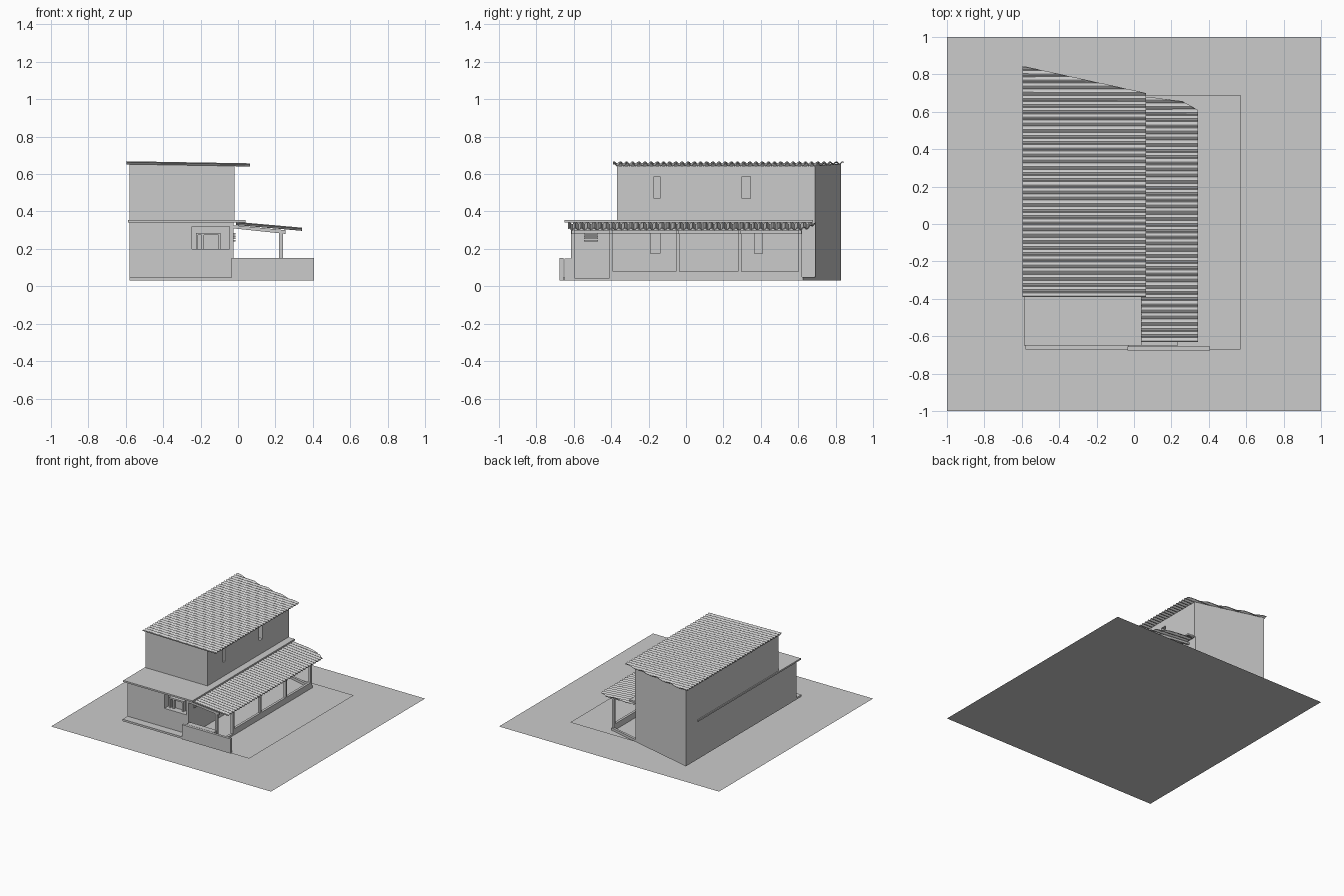
import bpy, bmesh, math
from mathutils import Vector

if "Cube" in bpy.data.objects:
    bpy.data.objects.remove(bpy.data.objects["Cube"])

mat = bpy.data.materials.new("plain_grey")
mat.diffuse_color = (0.6, 0.6, 0.6, 1)
mat.use_nodes = True
mat.node_tree.nodes["Principled BSDF"].inputs["Base Color"].default_value = mat.diffuse_color


def finish(name, bm):
    bmesh.ops.recalc_face_normals(bm, faces=bm.faces)
    me = bpy.data.meshes.new(name)
    bm.to_mesh(me)
    bm.free()
    ob = bpy.data.objects.new(name, me)
    bpy.context.collection.objects.link(ob)
    me.materials.append(mat)
    return ob


def add_prism(bm, pts, z0, z1):
    """Extrude a plan outline; z1 may be a function of x for sloping tops."""
    top = z1 if callable(z1) else (lambda x: z1)
    lo = [bm.verts.new((x, y, z0)) for x, y in pts]
    hi = [bm.verts.new((x, y, top(x))) for x, y in pts]
    bm.faces.new(lo[::-1])
    bm.faces.new(hi)
    n = len(pts)
    for i in range(n):
        j = (i + 1) % n
        bm.faces.new((lo[i], lo[j], hi[j], hi[i]))


def rect(x0, x1, y0, y1):
    return [(x0, y0), (x1, y0), (x1, y1), (x0, y1)]


def prism(name, pts, z0, z1):
    bm = bmesh.new()
    add_prism(bm, pts, z0, z1)
    return finish(name, bm)


def boxes(name, dims):
    bm = bmesh.new()
    for x0, x1, y0, y1, z0, z1 in dims:
        add_prism(bm, rect(x0, x1, y0, y1), z0, z1)
    return finish(name, bm)


def plane(name, x0, x1, y0, y1, z):
    bm = bmesh.new()
    bm.faces.new([bm.verts.new((x, y, z)) for x, y in rect(x0, x1, y0, y1)])
    return finish(name, bm)


def cut(ob, dims):
    """Carve recesses into a wall block."""
    cutter = boxes("recess_cutter", dims)
    cutter.hide_render = True
    mod = ob.modifiers.new("recess", 'BOOLEAN')
    mod.operation = 'DIFFERENCE'
    mod.solver = 'EXACT'
    mod.object = cutter
    dg = bpy.context.evaluated_depsgraph_get()
    me = bpy.data.meshes.new_from_object(ob.evaluated_get(dg))
    ob.modifiers.clear()
    ob.data = me
    bpy.data.objects.remove(cutter)


def tile_roof(name, a, b, y0, y1, period, amp, trims):
    """Corrugated sheet sloping in x from a=(x,z) to b, trimmed by plan lines."""
    bm = bmesh.new()
    n = int((y1 - y0) / period * 6)
    prev = None
    for i in range(n + 1):
        y = y0 + period * i / 6
        dz = amp * math.sin(2 * math.pi * (i + 0.5) / 6)
        row = [bm.verts.new((x, y, z + dz)) for x, z in (a, b)]
        if prev:
            bm.faces.new((prev[0], prev[1], row[1], row[0]))
        prev = row
    for p, q in trims:
        d = Vector((q[0] - p[0], q[1] - p[1], 0))
        bmesh.ops.bisect_plane(bm, geom=bm.verts[:] + bm.edges[:] + bm.faces[:],
                               plane_co=(p[0], p[1], 0), plane_no=(-d.y, d.x, 0),
                               clear_outer=True)
    ob = finish(name, bm)
    mod = ob.modifiers.new("thickness", 'SOLIDIFY')
    mod.thickness = 0.005
    mod.offset = 0
    return ob


def back_y(x):
    # slanted rear boundary of the plot
    return 0.83 - 0.25 * (x + 0.58)


# ground and paving
plane("ground", -1, 1, -1, 1, 0)
plane("paving", -0.58, 0.57, -0.67, 0.69, 0.03)
boxes("front_step", [(-0.58, -0.03, -0.67, -0.6, 0.03, 0.046)])

# lower storey with recessed front and side windows
L, R = -0.58, -0.025
lower = prism("lower_storey", [(L, -0.605), (R, -0.605), (R, back_y(R)), (L, back_y(L))],
              0.03, 0.345)
cut(lower, [(-0.245, -0.045, -0.7, -0.55, 0.2, 0.32),
            (R - 0.03, 0.1, -0.19, -0.14, 0.175, 0.285),
            (R - 0.03, 0.1, 0.365, 0.41, 0.175, 0.285)])
boxes("front_window_frame", [(-0.225, -0.213, -0.575, -0.55, 0.2, 0.285),
                             (-0.105, -0.093, -0.575, -0.55, 0.2, 0.285),
                             (-0.213, -0.105, -0.575, -0.55, 0.273, 0.285),
                             (-0.195, -0.182, -0.57, -0.55, 0.2, 0.273)])
boxes("side_louvre", [(R, R + 0.012, -0.545, -0.47, 0.24 + 0.012 * i, 0.248 + 0.012 * i)
                      for i in range(4)])

# slab between the storeys
boxes("floor_slab", [(-0.588, 0.04, -0.65, 0.68, 0.342, 0.355)])

# upper storey with narrow windows
upper = prism("upper_storey", [(L, -0.37), (-0.018, -0.37), (-0.018, back_y(-0.018)), (L, back_y(L))],
              0.345, lambda x: 0.644 - 0.016 * x)
cut(upper, [(-0.05, 0.1, -0.17, -0.14, 0.47, 0.588),
            (-0.05, 0.1, 0.30, 0.345, 0.47, 0.588)])

# tiled roofs
tile_roof("upper_roof", (-0.595, 0.660), (0.063, 0.649), -0.39, 0.88, 0.033, 0.006,
          [((-0.6, 0.845), (0.06, 0.70))])
tile_roof("porch_roof", (-0.01, 0.336), (0.342, 0.305), -0.63, 0.72, 0.033, 0.006,
          [((0.06, 0.68), (0.26, 0.655)), ((0.26, 0.655), (0.34, 0.61))])

# porch posts, eaves beam and rafters
post_y = [-0.605, -0.40, -0.045, 0.287, 0.61]
boxes("porch_posts", [(0.22, 0.24, y - 0.009, y + 0.009, 0.03, 0.29) for y in post_y])
boxes("eaves_beam", [(0.22, 0.24, -0.614, 0.619, 0.282, 0.297)])
bm = bmesh.new()
for y in post_y:
    lo = [bm.verts.new((x, y - 0.008, z)) for x, z in
          ((-0.03, 0.31), (0.255, 0.28), (0.255, 0.3), (-0.03, 0.327))]
    f = bm.faces.new(lo)
    ext = bmesh.ops.extrude_face_region(bm, geom=[f])["geom"]
    bmesh.ops.translate(bm, vec=(0, 0.016, 0),
                        verts=[v for v in ext if isinstance(v, bmesh.types.BMVert)])
finish("porch_rafters", bm)

# low porch walls and sills
boxes("porch_side_wall", [(0.22, 0.24, -0.39, 0.615, 0.03, 0.08),
                          (0.22, 0.24, -0.605, -0.39, 0.03, 0.045)])
prism("porch_back_sill", [(R, back_y(R) - 0.02), (0.24, back_y(0.24) - 0.02),
                          (0.24, back_y(0.24)), (R, back_y(R))], 0.03, 0.05)
boxes("porch_front_wall", [(-0.015, 0.235, -0.65, -0.605, 0.03, 0.148)])
boxes("garden_wall", [(-0.035, 0.405, -0.677, -0.656, 0.03, 0.15)])
